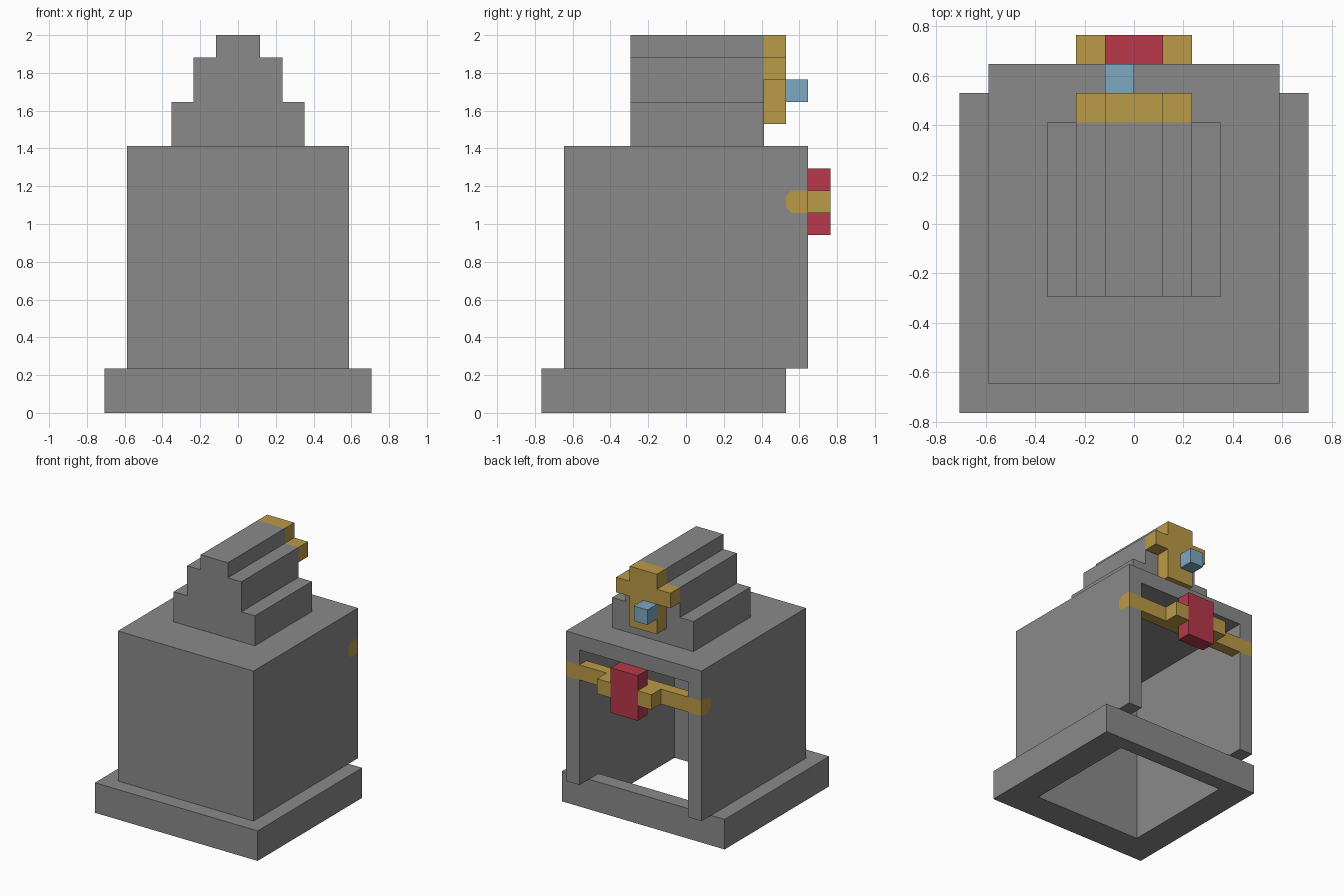
import bpy
import bmesh
from mathutils import Vector

U = 2 / 17  # one block

old = bpy.data.objects.get("Cube")
if old:
    bpy.data.objects.remove(old, do_unlink=True)


def material(name, rgb):
    m = bpy.data.materials.new(name)
    m.use_nodes = True
    m.diffuse_color = (*rgb, 1)
    m.node_tree.nodes["Principled BSDF"].inputs["Base Color"].default_value = (*rgb, 1)
    return m


GREY = material("stone grey", (0.254, 0.254, 0.254))
GOLD = material("gold", (0.497, 0.328, 0.065))
RED = material("red", (0.479, 0.040, 0.069))
BLUE = material("pale blue", (0.205, 0.392, 0.533))


def prism(name, points, along, mat):
    """Extrude a closed outline (in block units) along a vector."""
    bm = bmesh.new()
    face = bm.faces.new([bm.verts.new(Vector(p) * U) for p in points])
    ext = bmesh.ops.extrude_face_region(bm, geom=[face], use_keep_orig=True)
    moved = [v for v in ext["geom"] if isinstance(v, bmesh.types.BMVert)]
    bmesh.ops.translate(bm, verts=moved, vec=Vector(along) * U)
    bmesh.ops.recalc_face_normals(bm, faces=bm.faces)
    mesh = bpy.data.meshes.new(name)
    bm.to_mesh(mesh)
    bm.free()
    mesh.materials.append(mat)
    obj = bpy.data.objects.new(name, mesh)
    bpy.context.collection.objects.link(obj)
    return obj


def box(name, x, y, z, mat):
    outline = [(x[0], y[0], z[0]), (x[1], y[0], z[0]),
               (x[1], y[1], z[0]), (x[0], y[1], z[0])]
    return prism(name, outline, (0, 0, z[1] - z[0]), mat)


def symmetric(name, half, y0, depth, mat):
    """Extrude along y a mirrored outline given by its +x half."""
    pts = half + [(-x, z) for x, z in reversed(half)]
    return prism(name, [(x, y0, z) for x, z in pts], (0, depth, 0), mat)


def belt_bar(name, half_width, back):
    """Bar across the back with clipped front edges."""
    yz = [(back, 9), (4.75, 9), (4.5, 9.25), (4.5, 9.75), (4.75, 10), (back, 10)]
    return prism(name, [(-half_width, y, z) for y, z in yz],
                 (2 * half_width, 0, 0), GOLD)


def cut(target, cutter):
    cutter.hide_render = True
    mod = target.modifiers.new("cut", 'BOOLEAN')
    mod.operation = 'DIFFERENCE'
    mod.solver = 'EXACT'
    mod.object = cutter
    bpy.context.view_layer.objects.active = target
    bpy.ops.object.modifier_apply(modifier=mod.name)
    bpy.data.objects.remove(cutter, do_unlink=True)


# Base: square ring open underneath
base = box("base", (-6, 6), (-6.5, 4.5), (0, 2), GREY)
cut(base, box("base_cutter", (-4, 4), (-4.5, 3.5), (-1, 3), GREY))

# Body: hollow shell open at the back and bottom, notched for the belt
body = box("body", (-5, 5), (-5.5, 5.5), (2, 12), GREY)
cut(body, box("body_cutter", (-4, 4), (-4.5, 7), (1, 11), GREY))
cut(body, belt_bar("belt_cutter", 6, 6))

# Stepped crest on the roof
symmetric("crest", [(3, 12), (3, 14), (2, 14), (2, 16), (1, 16), (1, 17)],
          -2.5, 6, GREY)

# Cross-shaped ornament behind the crest, with a gem
symmetric("crest_ornament", [(1, 13), (1, 15), (2, 15), (2, 16), (1, 16), (1, 17)],
          3.5, 1, GOLD)
box("gem", (-1, 0), (4.5, 5.5), (14, 15), BLUE)

# Belt across the back opening, with side blocks and a red clasp
belt_bar("belt", 5, 5.5)
for side, x in (("left", (1, 2)), ("right", (-2, -1))):
    box(side + "_belt_block", x, (5.5, 6.5), (9, 10), GOLD)
box("clasp", (-1, 1), (5.5, 6.5), (8, 11), RED)
